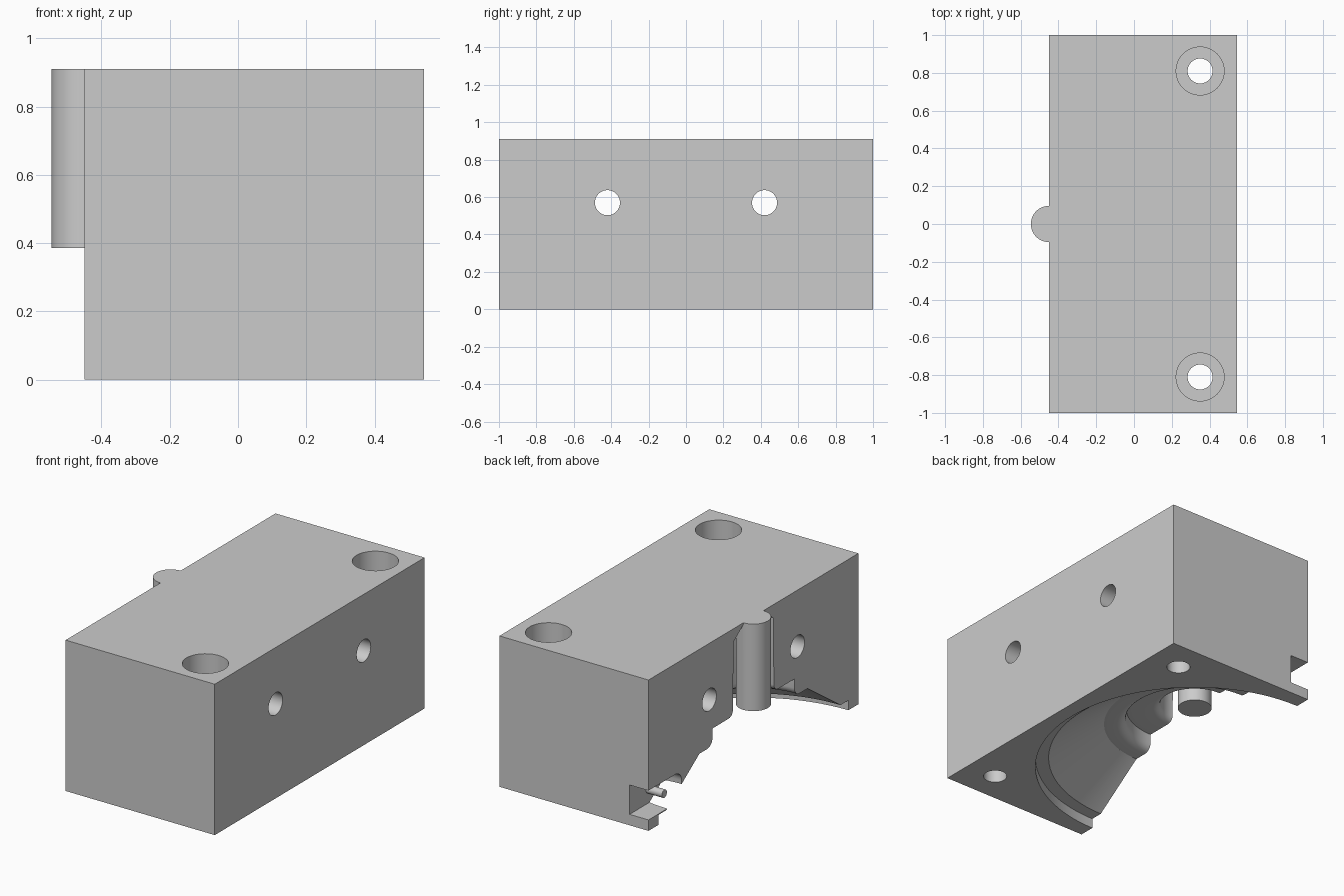
import bpy, bmesh, math
from mathutils import Matrix, Vector

if "Cube" in bpy.data.objects:
    bpy.data.objects.remove(bpy.data.objects["Cube"])

AX = -0.45          # x of the parting face and of the cavity axis
RIGHT, H = 0.545, 0.91

grey = bpy.data.materials.new("plain grey")
grey.diffuse_color = (0.6, 0.6, 0.6, 1)
grey.use_nodes = True
grey.node_tree.nodes["Principled BSDF"].inputs["Base Color"].default_value = grey.diffuse_color


def finish(name, bm):
    bmesh.ops.recalc_face_normals(bm, faces=bm.faces)
    me = bpy.data.meshes.new(name)
    bm.to_mesh(me)
    bm.free()
    me.materials.append(grey)
    ob = bpy.data.objects.new(name, me)
    bpy.context.collection.objects.link(ob)
    return ob


def box(name, lo, hi):
    bm = bmesh.new()
    bmesh.ops.create_cube(bm, size=1)
    for v in bm.verts:
        v.co = [l + (c + 0.5) * (h - l) for c, l, h in zip(v.co, lo, hi)]
    return finish(name, bm)


def cylinder(name, start, end, r, seg=48):
    a, b = Vector(start), Vector(end)
    bm = bmesh.new()
    rot = (b - a).to_track_quat('Z', 'Y').to_matrix().to_4x4()
    bmesh.ops.create_cone(bm, cap_ends=True, segments=seg, radius1=r, radius2=r,
                          depth=(b - a).length, matrix=Matrix.Translation((a + b) / 2) @ rot)
    return finish(name, bm)


def revolve(name, profile, seg=96):
    """Closed solid of revolution about the cavity axis; profile ends lie on the axis."""
    bm = bmesh.new()
    vs = [bm.verts.new((AX + r, 0, z)) for r, z in profile]
    es = [bm.edges.new(p) for p in zip(vs, vs[1:])]
    bmesh.ops.spin(bm, geom=vs + es, cent=(AX, 0, 0), axis=(0, 0, 1),
                   angle=math.tau, steps=seg, use_merge=True)
    bmesh.ops.remove_doubles(bm, verts=bm.verts, dist=1e-5)
    return finish(name, bm)


def extrude_x(name, outline, x0, x1):
    bm = bmesh.new()
    f = bm.faces.new([bm.verts.new((x0, y, z)) for y, z in outline])
    g = bmesh.ops.extrude_face_region(bm, geom=[f])["geom"]
    bmesh.ops.translate(bm, vec=(x1 - x0, 0, 0),
                        verts=[e for e in g if isinstance(e, bmesh.types.BMVert)])
    return finish(name, bm)


def arc(cx, cz, r, a0, a1, n=6):
    return [(cx + r * math.cos(math.radians(a0 + (a1 - a0) * i / n)),
             cz + r * math.sin(math.radians(a0 + (a1 - a0) * i / n))) for i in range(n + 1)]


def boolean(target, tool, op):
    m = target.modifiers.new(op, 'BOOLEAN')
    m.operation, m.object, m.solver = op, tool, 'EXACT'
    bpy.context.view_layer.objects.active = target
    bpy.ops.object.modifier_apply(modifier=m.name)
    bpy.data.objects.remove(tool)


# Main block
block = box("mould_block", (AX, -1, 0), (RIGHT, 1, H))

# Stepped, flared cavity opening downward, with rounded shoulders
profile = ([(0, -0.1), (0.905, -0.1), (0.905, 0.06), (0.83, 0.06), (0.515, 0.28)]
           + arc(0.44, 0.33, 0.05, 270, 180)
           + [(0.39, 0.385)]
           + arc(0.235, 0.425, 0.04, 270, 180)
           + [(0.19, 0.83), (0.095, 0.9), (0, 0.9)])
boolean(block, revolve("cavity_cutter", profile), 'DIFFERENCE')

# Side slot with a rounded inner corner, open to the back end
slot = [(1.1, 0.066), (1.1, 0.243)] + arc(0.744, 0.183, 0.06, 90, 180) + [(0.684, 0.066)]
boolean(block, extrude_x("slot_cutter", slot, AX - 0.1, -0.324), 'DIFFERENCE')

# Cross holes and counterbored bolt holes
for s in (-1, 1):
    for start, end, r in (((-0.7, 0.42 * s, 0.57), (0.8, 0.42 * s, 0.57), 0.067),
                          ((0.35, 0.81 * s, -0.2), (0.35, 0.81 * s, 1.1), 0.066),
                          ((0.35, 0.81 * s, 0.4), (0.35, 0.81 * s, 1.1), 0.127)):
        boolean(block, cylinder("hole_cutter", start, end, r), 'DIFFERENCE')

# Core pin hanging from the roof of the cavity
boolean(block, cylinder("core_pin", (AX, 0, 0.385), (AX, 0, H), 0.096, 64), 'UNION')

# Small peg in the slot
peg = cylinder("slot_peg", (-0.31, 0.82, 0.15), (-0.43, 0.82, 0.15), 0.024, 24)

for ob in (block, peg):
    bpy.ops.object.select_all(action='DESELECT')
    ob.select_set(True)
    bpy.context.view_layer.objects.active = ob
    bpy.ops.object.shade_smooth_by_angle(angle=math.radians(25))
